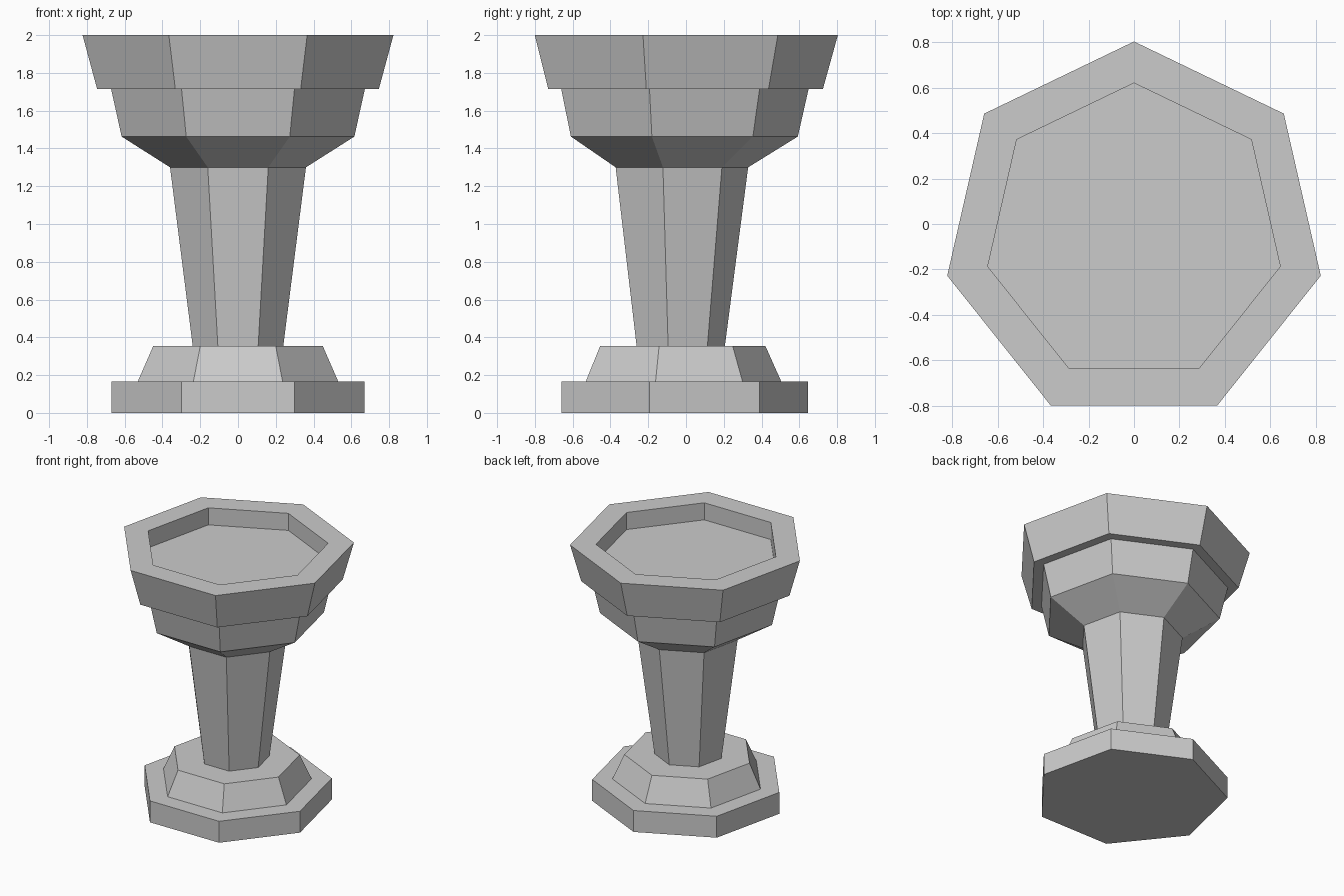
import bpy, bmesh, math

SIDES = 7
CENTRE_Y = -0.04

cube = bpy.data.objects.get("Cube")
if cube:
    bpy.data.objects.remove(cube, do_unlink=True)

stone = bpy.data.materials.new("grey stone")
stone.use_nodes = True
colour = (0.6, 0.6, 0.6, 1)
stone.diffuse_color = colour
stone.node_tree.nodes["Principled BSDF"].inputs["Base Color"].default_value = colour


def faceted_turning(name, profile, cap_start=False, cap_end=False):
    """Turn a (radius, height) profile into flat-sided rings, one corner at the back."""
    bm = bmesh.new()
    rings = []
    for radius, z in profile:
        ring = []
        for i in range(SIDES):
            a = math.pi / 2 + math.tau * i / SIDES
            ring.append(bm.verts.new((radius * math.cos(a),
                                      CENTRE_Y + radius * math.sin(a), z)))
        rings.append(ring)
    for low, high in zip(rings, rings[1:]):
        for i in range(SIDES):
            j = (i + 1) % SIDES
            bm.faces.new((low[i], low[j], high[j], high[i]))
    if cap_start:
        bm.faces.new(rings[0][::-1])
    if cap_end:
        bm.faces.new(rings[-1])
    mesh = bpy.data.meshes.new(name)
    bm.to_mesh(mesh)
    bm.free()
    mesh.materials.append(stone)
    obj = bpy.data.objects.new(name, mesh)
    bpy.context.collection.objects.link(obj)
    return obj


STEM_FOOT = (0.246, 0.355)
STEM_HEAD = (0.369, 1.3)

# Stepped base: plinth, then a sloped collar up to the stem
faceted_turning("base", [(0.687, 0), (0.687, 0.167), (0.544, 0.167),
                         (0.46, 0.355), STEM_FOOT], cap_start=True)

# Stem widening upwards
faceted_turning("stem", [STEM_FOOT, STEM_HEAD])

# Bowl: flared underside, lower band, overhanging rim and shallow recess
faceted_turning("bowl", [STEM_HEAD, (0.632, 1.463), (0.689, 1.715),
                         (0.765, 1.715), (0.844, 2), (0.661, 2),
                         (0.661, 1.867)], cap_end=True)
